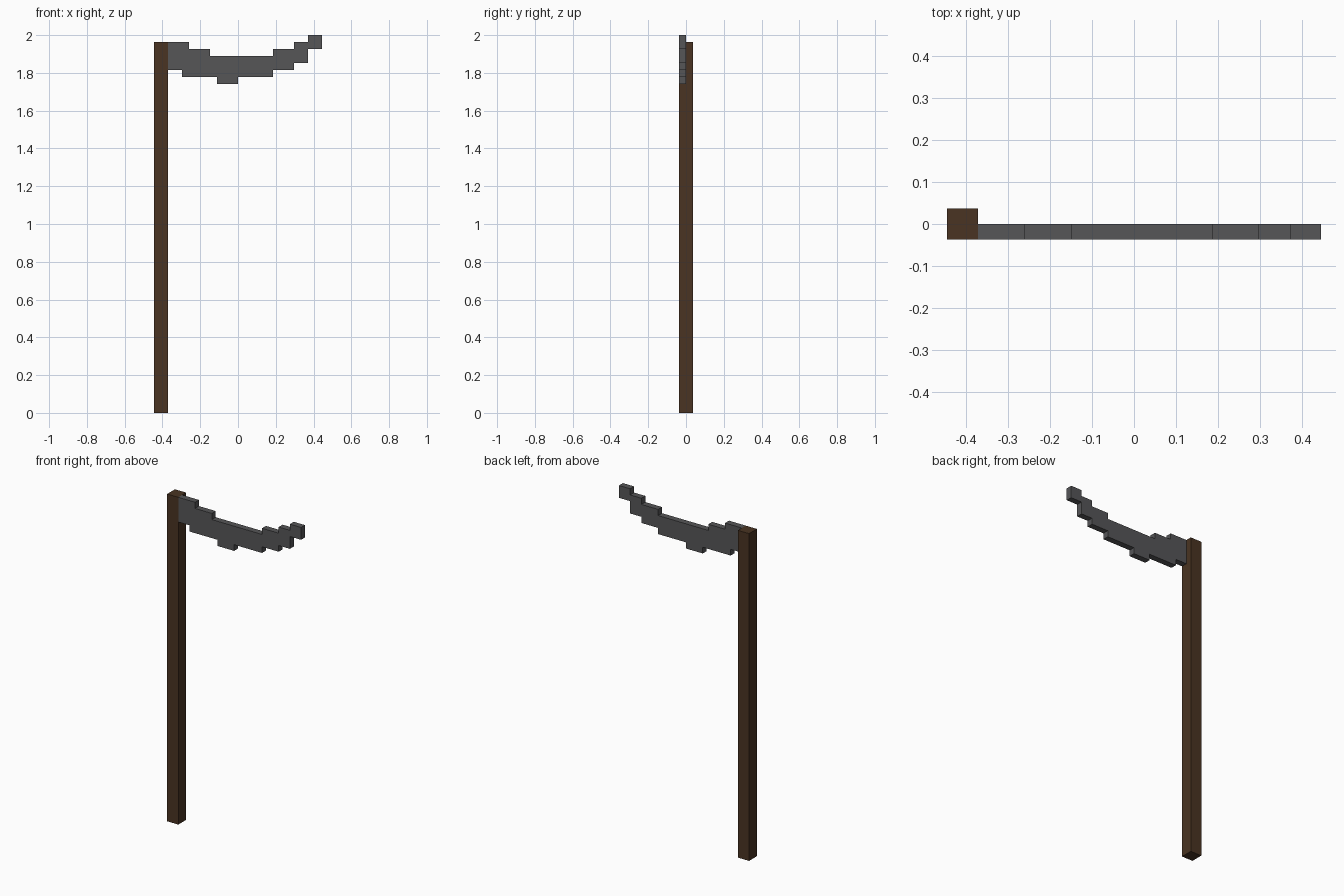
import bpy, bmesh

if "Cube" in bpy.data.objects:
    bpy.data.objects.remove(bpy.data.objects["Cube"])

U = 2 / 54  # one block of the grid the model is built on


def material(name, rgb):
    m = bpy.data.materials.new(name)
    m.diffuse_color = (*rgb, 1)
    m.use_nodes = True
    m.node_tree.nodes["Principled BSDF"].inputs["Base Color"].default_value = m.diffuse_color
    return m


def extrude_profile(name, outline, y0, y1, mat):
    """Extrude an x-z outline (in blocks) from y0 to y1."""
    bm = bmesh.new()
    face = bm.faces.new([bm.verts.new((x * U, y0 * U, z * U)) for x, z in outline])
    res = bmesh.ops.extrude_face_region(bm, geom=[face])
    verts = [g for g in res["geom"] if isinstance(g, bmesh.types.BMVert)]
    bmesh.ops.translate(bm, verts=verts, vec=(0, (y1 - y0) * U, 0))
    bmesh.ops.recalc_face_normals(bm, faces=bm.faces)
    mesh = bpy.data.meshes.new(name)
    bm.to_mesh(mesh)
    bm.free()
    mesh.materials.append(mat)
    obj = bpy.data.objects.new(name, mesh)
    bpy.context.collection.objects.link(obj)
    return obj


def steps(runs):
    """Turn (x start, x end, z) runs into a stair-stepped line."""
    return [p for x0, x1, z in runs for p in ((x0, z), (x1, z))]


wood = material("dark brown wood", (0.067, 0.034, 0.016))
steel = material("dark grey steel", (0.093, 0.093, 0.097))

# Long square shaft
extrude_profile("shaft", [(-12, 0), (-10, 0), (-10, 53), (-12, 53)], -1, 1, wood)

# Curved blade with stepped edges, flush with the shaft's front
lower = steps([(-10, -8, 49), (-8, -3, 48), (-3, 0, 47), (0, 5, 48),
               (5, 8, 49), (8, 10, 50), (10, 12, 52)])
upper = steps([(-10, -7, 53), (-7, -4, 52), (-4, 5, 51), (5, 8, 52),
               (8, 10, 53), (10, 12, 54)])
extrude_profile("blade", lower + upper[::-1], -1, 0, steel)
